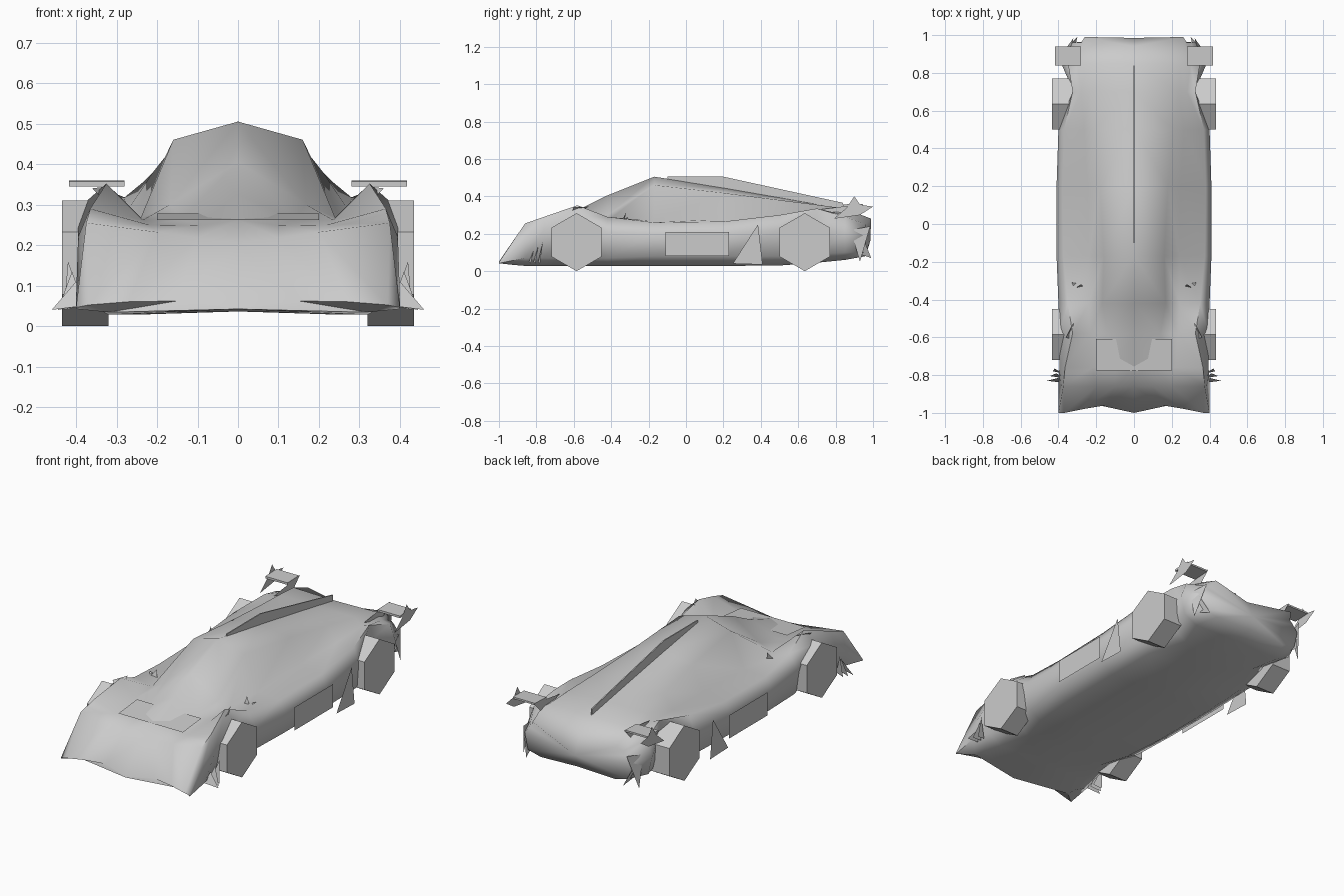
import bpy, bmesh, math

if "Cube" in bpy.data.objects:
    bpy.data.objects.remove(bpy.data.objects["Cube"], do_unlink=True)

GREY = (0.6, 0.6, 0.6, 1)
paint = bpy.data.materials.new("light_grey")
paint.use_nodes = True
paint.diffuse_color = GREY
paint.node_tree.nodes["Principled BSDF"].inputs["Base Color"].default_value = GREY


def finish(name, bm):
    """Turn a bmesh into a named object, mirrored across x = 0."""
    bmesh.ops.recalc_face_normals(bm, faces=bm.faces)
    mesh = bpy.data.meshes.new(name)
    bm.to_mesh(mesh)
    bm.free()
    mesh.materials.append(paint)
    obj = bpy.data.objects.new(name, mesh)
    bpy.context.collection.objects.link(obj)
    obj.modifiers.new("Mirror", 'MIRROR').use_clip = True
    return obj


def prism(name, profile, x0, x1):
    """Extrude a (y, z) outline between two x positions."""
    bm = bmesh.new()
    rings = [[bm.verts.new((x, y, z)) for y, z in profile] for x in (x0, x1)]
    n = len(profile)
    for ring in rings:
        bm.faces.new(ring)
    for i in range(n):
        j = (i + 1) % n
        bm.faces.new((rings[0][i], rings[0][j], rings[1][j], rings[1][i]))
    return finish(name, bm)


def sheet(name, points):
    """One thin flat panel."""
    bm = bmesh.new()
    bm.faces.new([bm.verts.new(p) for p in points])
    return finish(name, bm)


def side_sheet(name, x, outline):
    """A thin panel facing sideways."""
    return sheet(name, [(x, y, z) for y, z in outline])


# Body: half sections from floor edge over sill, side, shoulder, valley,
# roof edge to the centre line; (y, floor z, five (x, z) points, centre z)
SECTIONS = [
    (-1.0, .034, (.40, .042), (.40, .046), (.37, .052), (.27, .06), (.15, .062), .044),
    (-.86, .028, (.4, .07), (.385, .17), (.375, .255), (.2, .232), (.1, .218), .205),
    (-.76, .028, (.37, .07), (.395, .22), (.365, .29), (.22, .25), (.1, .248), .262),
    (-.58, .028, (.33, .07), (.395, .29), (.325, .352), (.235, .262), (.14, .264), .325),
    (-.42, .028, (.38, .07), (.4, .21), (.35, .29), (.24, .268), (.168, .3), .405),
    (-.17, .028, (.4, .08), (.41, .2), (.375, .26), (.24, .268), (.16, .46), .505),
    (.2, .028, (.4, .08), (.41, .2), (.38, .265), (.245, .278), (.18, .418), .445),
    (.5, .03, (.39, .08), (.4, .22), (.37, .3), (.265, .298), (.21, .38), .393),
    (.7, .045, (.31, .09), (.32, .24), (.325, .335), (.28, .318), (.235, .355), .357),
    (.85, .06, (.36, .1), (.385, .2), (.35, .29), (.3, .3), (.25, .335), .33),
    (.96, .08, (.31, .1), (.33, .19), (.3, .23), (.28, .25), (.26, .28), .265),
]
# Fore-and-aft offsets that notch the nose lip and the tail edge
NOTCH = {(-1.0, 1): .07, (-1.0, 5): .02, (-1.0, 6): .04, (.96, 6): .03, (.96, 7): -.02}
bm = bmesh.new()
loops = []
for y, floor, *side, top in SECTIONS:
    pts = [(0, floor + .008), (side[0][0] - .08, floor), *side, (0, top)]
    loops.append([bm.verts.new((x, y + NOTCH.get((y, i), 0), z))
                  for i, (x, z) in enumerate(pts)])
for a, b in zip(loops, loops[1:]):
    for i in range(len(a) - 1):
        bm.faces.new((a[i], a[i + 1], b[i + 1], b[i]))
# Thin nose lip and pointed tail
nose, tail = loops[0], loops[-1]
for i in range(1, 6):
    bm.faces.new((nose[1], nose[i], nose[i + 1])) if i > 1 else None
bm.faces.new((nose[0], nose[1], nose[6], nose[7]))
tip = bm.verts.new((0, .985, .16))
for i in range(len(tail) - 1):
    bm.faces.new((tail[i], tail[i + 1], tip))
body = finish("body", bm)
bpy.context.view_layer.objects.active = body
body.select_set(True)
bpy.ops.object.shade_smooth_by_angle(angle=math.radians(75))

# Hexagonal wheels
R = .155
for name, cy in (("front_wheel", -.585), ("rear_wheel", .635)):
    hexagon = [(cy + R * math.sin(k * math.pi / 3), R + R * math.cos(k * math.pi / 3))
               for k in range(6)]
    prism(name, hexagon, .32, .435)

# Roof spine and bonnet panel
prism("roof_spine", [(-.1, .48), (-.1, .505), (.2, .505), (.84, .365), (.84, .32)], 0, .003)
sheet("bonnet_panel", [(0, -.775, .262), (.2, -.775, .262), (.2, -.61, .278), (0, -.61, .278)])

# Side panels
side_sheet("side_panel", .428, [(-.11, .08), (.23, .08), (.23, .21), (-.11, .21)])
side_sheet("side_fin", .437, [(.25, .04), (.41, .035), (.385, .25)])

# Rear wings
prism("wing_blade", [(.84, .345), (.94, .35), (.94, .36), (.84, .357)], .28, .418)
side_sheet("wing_end_plate", .418,
           [(.79, .28), (.86, .34), (.9, .4), (.93, .355), (1, .345), (.93, .3)])
side_sheet("wing_stay", .28, [(.72, .33), (.95, .36), (.87, .28)])
sheet("tail_fin", [(.35, .88, .22), (.32, .985, .24), (.36, .93, .05)])
sheet("tail_strake", [(.32, .9, .1), (.3, .99, .07), (.34, .95, .17)])

# Nose canards and wheel arch spikes
for k in range(3):
    y = -.84 + k * .025
    sheet(f"canard_{k + 1}", [(.38, y, .05), (.46 - k * .015, y + .01, .04),
                              (.4 + k * .01, y + .025, .11 + k * .025)])
sheet("arch_spike", [(.31, -.62, .29), (.36, -.6, .34), (.32, -.52, .345)])

# Door mirrors
sheet("mirror", [(.27, -.33, .27), (.31, -.34, .275), (.28, -.32, .315)])
sheet("mirror_arm", [(.27, -.32, .265), (.32, -.33, .28), (.33, -.31, .29)])
